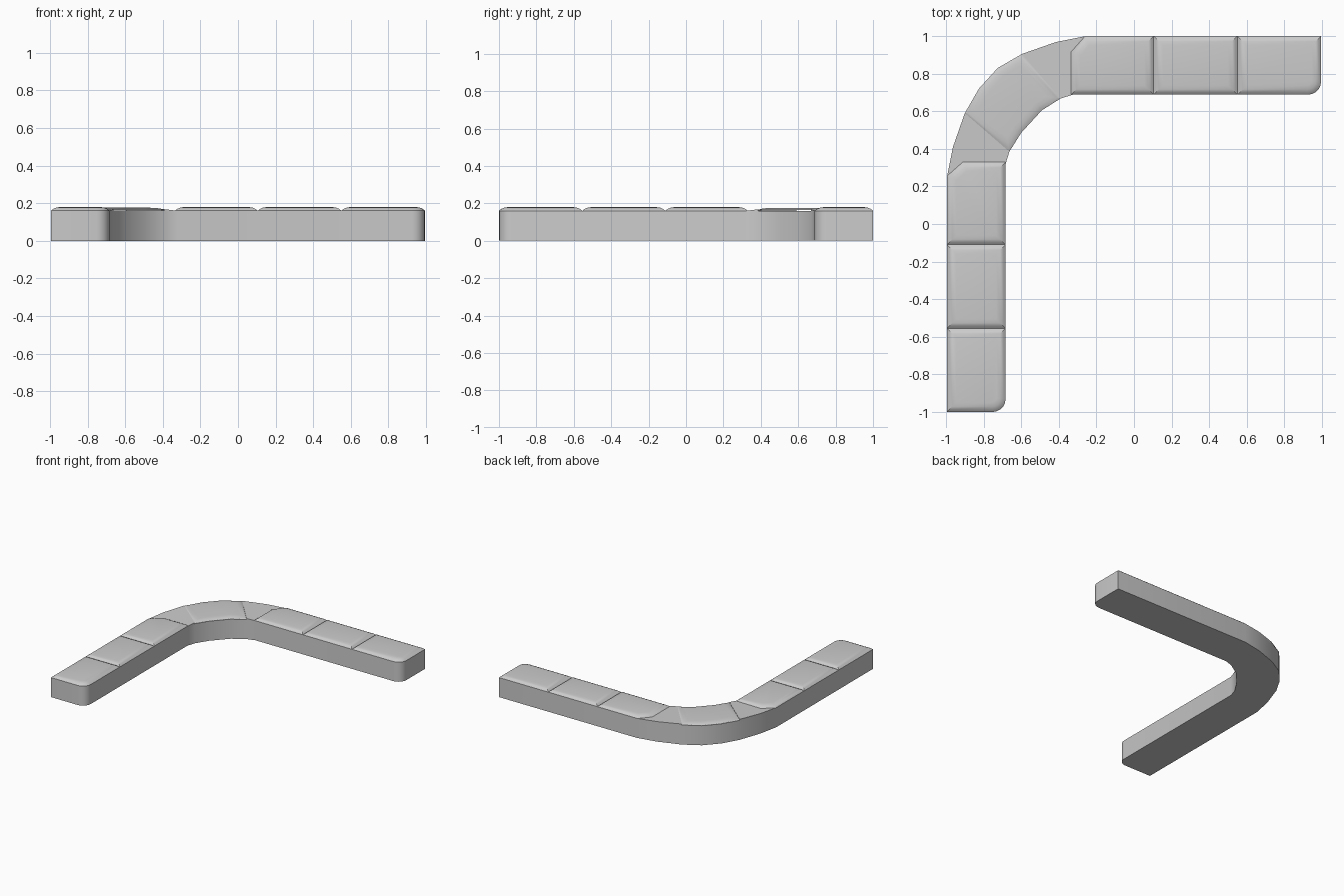
import bpy, bmesh, math
from mathutils import Vector

if "Cube" in bpy.data.objects:
    bpy.data.objects.remove(bpy.data.objects["Cube"])

SEAT, TOP = 0.16, 0.18
OUT, INN, END, R = -0.995, -0.683, -1.0, 0.07


def mirror(pts):
    """Reflect the left arm across the diagonal onto the back arm."""
    return [(-p[1] - 0.005, -p[0] + 0.005, *p[2:]) for p in reversed(pts)]


def inset(pts, d):
    """Mitred inward offset of a counter-clockwise outline."""
    res, n = [], len(pts)
    for i in range(n):
        a, b, c = (Vector(pts[k % n][:2]) for k in (i - 1, i, i + 1))
        e1, e2 = (b - a).normalized(), (c - b).normalized()
        n1, n2 = Vector((-e1.y, e1.x)), Vector((-e2.y, e2.x))
        res.append(b + (n1 + n2) * d / (1 + n1.dot(n2)))
    return res


def loft(name, rings, bottom=False):
    bm = bmesh.new()
    loops = [[bm.verts.new(p) for p in ring] for ring in rings]
    n = len(loops[0])
    for lo, hi in zip(loops, loops[1:]):
        for i in range(n):
            j = (i + 1) % n
            bm.faces.new((lo[i], lo[j], hi[j], hi[i]))
    bm.faces.new(loops[-1])
    if bottom:
        bm.faces.new(loops[0][::-1])
    me = bpy.data.meshes.new(name)
    bm.to_mesh(me)
    bm.free()
    ob = bpy.data.objects.new(name, me)
    bpy.context.collection.objects.link(ob)
    bpy.ops.object.select_all(action='DESELECT')
    ob.select_set(True)
    bpy.context.view_layer.objects.active = ob
    bpy.ops.object.shade_smooth_by_angle(angle=math.radians(30))
    return ob


def cushion(name, pts, top=TOP, z0=SEAT):
    h = top - z0
    steps = [(0, 0), (0.012, 0.5), (0.028, 0.83), (0.05, 1)]
    loft(name, [[(p.x, p.y, z0 + h * f) for p in inset(pts, d)] for d, f in steps])


# Half outlines
outer = [(-0.825, 0.72), (-0.90, 0.59), (-0.963, 0.41), (OUT, 0.25)]
inner = [(INN, 0.32), (-0.663, 0.385), (-0.60, 0.485)]
arc = [(INN - R + R * math.sin(t), END + R - R * math.cos(t))
       for t in (math.pi / 2 * k / 5 for k in range(6))]

# Base following the whole L-shaped bend
half = outer + [(OUT, END)] + arc + inner
outline = half + mirror(half)
loft("seat_base", [[(*p, 0) for p in outline], [(*p, SEAT) for p in outline]], True)

# Three cushions on each arm
s1, s2 = -0.555, -0.11
arm = {
    "end_cushion": [(OUT, END)] + arc + [(INN, s1), (OUT, s1)],
    "middle_cushion": [(OUT, s1), (INN, s1), (INN, s2), (OUT, s2)],
    "bend_side_cushion": [(OUT, s2), (INN, s2), (INN, 0.33), (-0.91, 0.33), (OUT, 0.255)],
}
for name, pts in arm.items():
    cushion("left_" + name, pts)
    cushion("back_" + name, mirror(pts))

# Curved corner cushion
corner = outer[:2] + inner[1:]
cushion("corner_cushion", corner + mirror(corner), 0.176, 0.165)

# Gently sloped wedges between the arms and the corner cushion
wedge = [(-0.90, 0.59, 0.168), (-0.963, 0.41, 0.164), (OUT, 0.25, SEAT),
         (-0.91, 0.33, SEAT), (INN, 0.32, SEAT), (-0.663, 0.385, 0.168)]
for name, pts in (("left_wedge", wedge), ("back_wedge", mirror(wedge))):
    loft(name, [[(x, y, SEAT - 0.01) for x, y, z in pts], pts])
